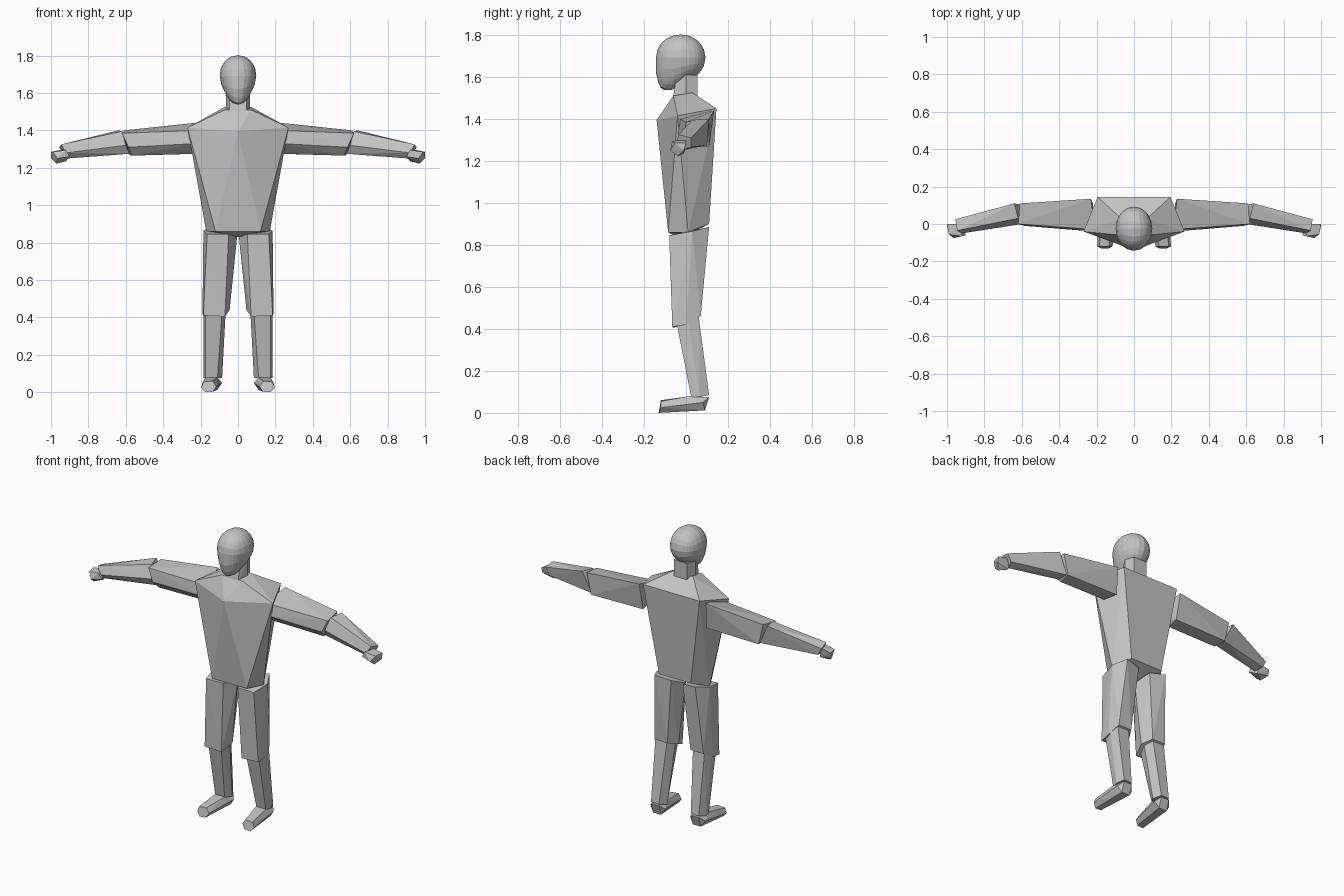
import bpy, bmesh
from mathutils import Vector

grey = bpy.data.materials.new("light_grey")
grey.diffuse_color = (0.55, 0.55, 0.55, 1)


def finish(bm, name):
    """Turn a bmesh into a flat shaded grey object."""
    bmesh.ops.recalc_face_normals(bm, faces=bm.faces[:])
    mesh = bpy.data.meshes.new(name)
    bm.to_mesh(mesh)
    bm.free()
    mesh.materials.append(grey)
    obj = bpy.data.objects.new(name, mesh)
    bpy.context.collection.objects.link(obj)
    return obj


def solid(name, *rings, side=1):
    """Faceted solid spanning end rings of corner points."""
    bm = bmesh.new()
    for ring in rings:
        for x, y, z in ring:
            bm.verts.new((x * side, y, z))
    res = bmesh.ops.convex_hull(bm, input=bm.verts[:])
    junk = {g for g in res["geom_interior"] + res["geom_unused"]
            if isinstance(g, bmesh.types.BMVert)}
    bmesh.ops.delete(bm, geom=list(junk), context='VERTS')
    return finish(bm, name)


def both(points):
    """Add the mirrored partner of each point."""
    return points + [(-x, y, z) for x, y, z in points if x]


# Torso: wide shoulders, ridge down the chest, narrow waist
solid("torso",
      both([(0.07, -0.06, 1.51), (0.07, 0.03, 1.525)]),
      both([(0, -0.14, 1.395), (0.27, -0.04, 1.415), (0.195, 0.145, 1.45)]),
      both([(0.12, -0.085, 0.86), (0.17, 0.01, 0.86), (0.11, 0.11, 0.90),
            (0, -0.03, 0.83)]))

# Neck
solid("neck",
      both([(0.045, -0.065, 1.49), (0.065, 0.0, 1.49), (0.045, 0.055, 1.49)]),
      both([(0.045, -0.045, 1.60), (0.065, 0.0, 1.61), (0.045, 0.055, 1.61)]))

# Head: rounded cube with the lower front drawn out to a jaw
bm = bmesh.new()
bmesh.ops.create_cube(bm, size=2)
bmesh.ops.subdivide_edges(bm, edges=bm.edges[:], cuts=5, use_grid_fill=True)
for v in bm.verts:
    d = Vector([c * (1 - 0.12 * c * c) for c in v.co]).normalized()
    front = max(0.0, min(1.0, (0.2 - d.y) / 0.9))
    down = max(0.0, -d.z)
    jaw = front * down
    z = d.z * (1 + 0.85 * front) if d.z < 0 else d.z
    v.co = (d.x * 0.098 * (1 - 0.3 * jaw),
            d.y * 0.118 * (1 + 0.2 * jaw) - 0.025,
            max(z * 0.11, -0.155) + 1.692)
finish(bm, "head")

for side, tag in ((1, "left"), (-1, "right")):
    # Upper arm
    solid(f"{tag}_upper_arm",
          [(0.23, 0.135, 1.44), (0.21, -0.03, 1.40), (0.22, -0.04, 1.33),
           (0.24, 0.02, 1.275), (0.22, 0.11, 1.275)],
          [(0.61, 0.11, 1.40), (0.62, 0.0, 1.385), (0.585, -0.01, 1.31),
           (0.57, 0.03, 1.265), (0.58, 0.11, 1.27)], side=side)
    # Forearm
    solid(f"{tag}_forearm",
          [(0.64, 0.11, 1.40), (0.62, 0.03, 1.395), (0.60, 0.0, 1.32),
           (0.58, 0.03, 1.275), (0.58, 0.10, 1.275)],
          [(0.955, 0.025, 1.31), (0.945, -0.035, 1.325), (0.92, -0.05, 1.28),
           (0.91, -0.02, 1.25), (0.93, 0.025, 1.265)], side=side)
    # Hand
    solid(f"{tag}_hand",
          [(0.93, 0.0, 1.30), (0.92, -0.065, 1.295), (0.90, -0.06, 1.26),
           (0.92, -0.01, 1.235)],
          [(1.0, 0.0, 1.285), (0.99, -0.055, 1.285), (0.965, -0.075, 1.25),
           (0.97, -0.04, 1.222), (1.0, -0.01, 1.25)], side=side)
    # Thigh
    solid(f"{tag}_thigh",
          [(0.165, -0.08, 0.845), (0.05, -0.075, 0.845), (0.005, 0.0, 0.83),
           (0.04, 0.09, 0.87), (0.14, 0.11, 0.885), (0.185, 0.03, 0.865)],
          [(0.185, -0.065, 0.41), (0.07, -0.065, 0.405), (0.045, 0.01, 0.44),
           (0.08, 0.07, 0.46), (0.17, 0.07, 0.46), (0.19, 0.0, 0.42)],
          side=side)
    # Shin
    solid(f"{tag}_shin",
          [(0.175, -0.045, 0.43), (0.085, -0.045, 0.43), (0.065, 0.01, 0.45),
           (0.09, 0.06, 0.46), (0.17, 0.06, 0.46), (0.185, 0.01, 0.45)],
          [(0.175, 0.025, 0.075), (0.11, 0.025, 0.075), (0.085, 0.065, 0.075),
           (0.11, 0.11, 0.085), (0.165, 0.11, 0.085), (0.185, 0.065, 0.075)],
          side=side)
    # Foot
    solid(f"{tag}_foot",
          [(0.185, -0.12, 0.055), (0.135, -0.12, 0.06), (0.115, -0.12, 0.03),
           (0.135, -0.13, 0.003), (0.175, -0.13, 0.0), (0.197, -0.12, 0.025)],
          [(0.175, 0.02, 0.08), (0.11, 0.02, 0.08), (0.085, 0.08, 0.05),
           (0.11, 0.11, 0.075), (0.165, 0.11, 0.075), (0.19, 0.08, 0.05),
           (0.11, 0.09, 0.012), (0.165, 0.09, 0.012)], side=side)
